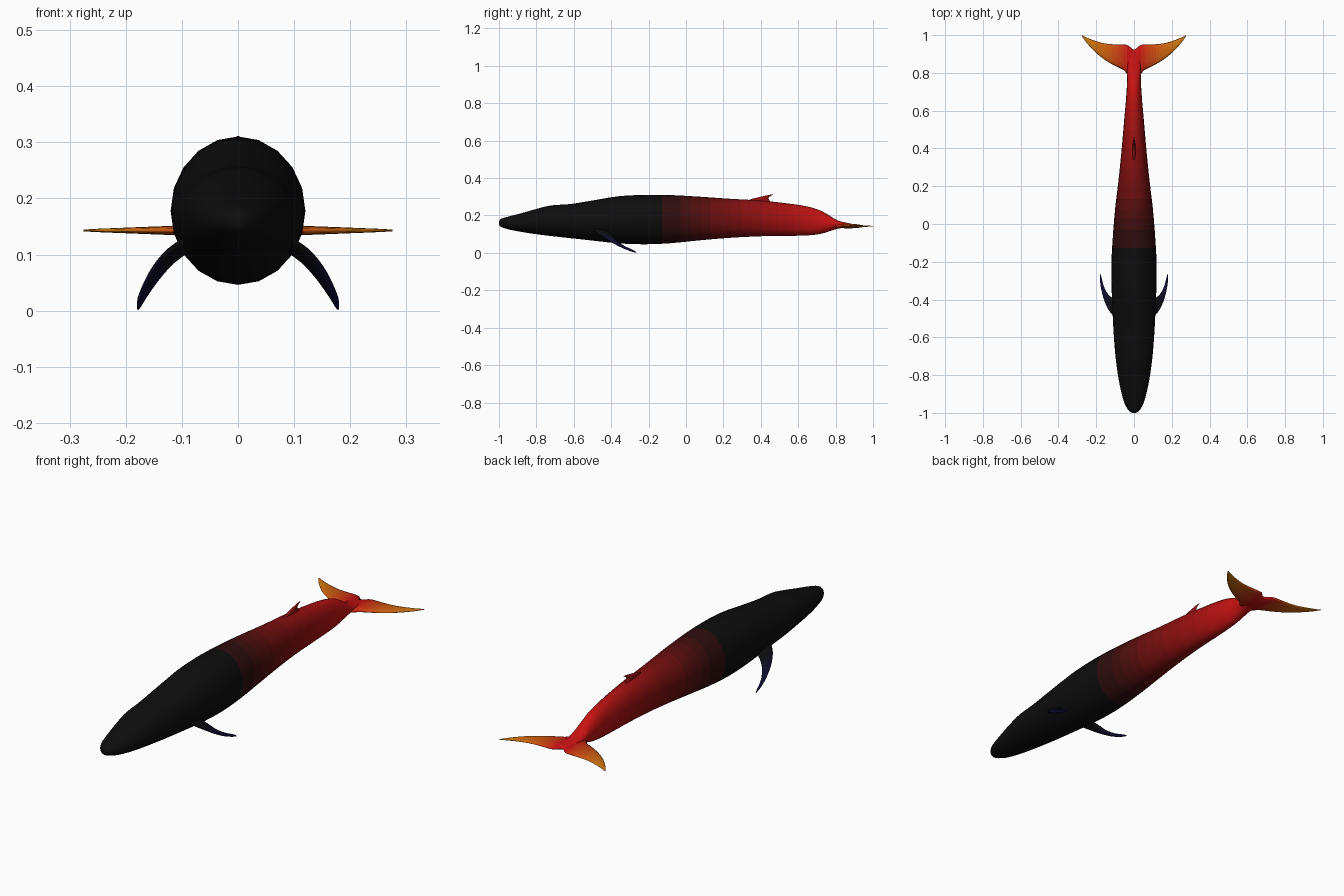
import bpy, bmesh, math
from mathutils import Vector as V

if "Cube" in bpy.data.objects:
    bpy.data.objects.remove(bpy.data.objects["Cube"])

BLACK, RED = V((.004, .004, .004)), V((.58, .006, .006))
ORANGE, BLUE = V((.64, .19, .005)), V((.004, .004, .05))


def blend(a, b, t, steps=14):
    t = round(max(0, min(1, t)) * steps) / steps
    return a.lerp(b, t)


def material(col):
    name = "tint_%03d_%03d_%03d" % tuple(round(c * 999) for c in col)
    m = bpy.data.materials.get(name) or bpy.data.materials.new(name)
    m.diffuse_color = (*col, 1)
    m.use_nodes = True
    m.node_tree.nodes["Principled BSDF"].inputs["Base Color"].default_value = m.diffuse_color
    return m


def spline(rows, n):
    """Catmull-Rom smoothing of a table of rows."""
    rows = [V(r) for r in rows]
    out = []
    for i in range(len(rows) - 1):
        p0, p1, p2 = rows[max(i - 1, 0)], rows[i], rows[i + 1]
        p3 = rows[min(i + 2, len(rows) - 1)]
        for k in range(n):
            t = k / n
            out.append(.5 * (2 * p1 + (p2 - p0) * t
                             + (2 * p0 - 5 * p1 + 4 * p2 - p3) * t * t
                             + (3 * p1 - p0 - 3 * p2 + p3) * t ** 3))
    return out + [rows[-1]]


def loft(name, sections, sides, colour):
    """Skin elliptical rings given as (centre, half axis u, half axis v)."""
    bm = bmesh.new()
    me = bpy.data.meshes.new(name)
    rings = []
    for c, u, v in sections:
        angles = [2 * math.pi * k / sides for k in range(sides)]
        rings.append([bm.verts.new(c + u * math.sin(a) + v * math.cos(a)) for a in angles])
    slots = []
    for i in range(len(rings) - 1):
        m = material(colour((sections[i][0] + sections[i + 1][0]) / 2))
        if m not in slots:
            slots.append(m)
            me.materials.append(m)
        for k in range(sides):
            j = (k + 1) % sides
            f = bm.faces.new((rings[i][k], rings[i][j], rings[i + 1][j], rings[i + 1][k]))
            f.material_index = slots.index(m)
    bm.faces.new(rings[0]).material_index = 0
    bm.faces.new(rings[-1]).material_index = len(slots) - 1
    bmesh.ops.recalc_face_normals(bm, faces=bm.faces)
    for f in bm.faces:
        f.smooth = True
    bm.to_mesh(me)
    bm.free()
    ob = bpy.data.objects.new(name, me)
    bpy.context.collection.objects.link(ob)
    return ob


def body_colour(c):
    return blend(BLACK, RED, max(0, (c.y + .22) / .95) ** 1.6, 24)


# body: y, half width, top z, bottom z
body = [(-1, .008, .168, .152), (-.99, .026, .182, .14), (-.95, .05, .194, .126),
        (-.88, .07, .212, .112), (-.8, .085, .235, .1), (-.72, .096, .254, .09),
        (-.62, .105, .261, .079), (-.5, .112, .28, .066), (-.36, .118, .303, .051),
        (-.22, .12, .31, .046), (-.08, .113, .309, .052), (.08, .1, .3, .068),
        (.24, .081, .289, .081), (.4, .065, .28, .089), (.54, .053, .265, .091),
        (.64, .044, .25, .093), (.71, .039, .23, .1), (.76, .036, .204, .113),
        (.81, .036, .174, .129), (.86, .034, .161, .135), (.91, .016, .151, .138)]
loft("body", [(V((0, y, (a + b) / 2)), V((w, 0, 0)), V((0, 0, (a - b) / 2)))
              for y, w, a, b in spline(body, 3)], 20, body_colour)

# tail flukes: x, leading y, trailing y, half thickness
half = [(0, .80, .922, .012), (.03, .79, .945, .012), (.055, .815, .95, .0115),
        (.1, .837, .951, .009), (.15, .866, .955, .007), (.2, .905, .968, .005),
        (.25, .958, .987, .003), (.275, .994, 1.0, .0015)]
flukes = [(-x, a, b, t) for x, a, b, t in half[:0:-1]] + half
loft("tail_flukes", [(V((x, (a + b) / 2, .143)), V((0, (b - a) / 2, 0)), V((0, 0, t)))
                     for x, a, b, t in spline(flukes, 3)], 12,
     lambda c: blend(RED, ORANGE, (abs(c.x) - .03) / .2))

# dorsal fin: z, leading y, trailing y, half thickness
dorsal = [(.25, .30, .47, .009), (.283, .335, .448, .008), (.295, .375, .443, .006),
          (.303, .41, .452, .004), (.311, .448, .466, .0015)]
loft("dorsal_fin", [(V((0, (a + b) / 2, z)), V((0, (b - a) / 2, 0)), V((t, 0, 0)))
                    for z, a, b, t in spline(dorsal, 3)], 10, body_colour)

# flippers: leading point, trailing point, half thickness
flipper = [(.08, -.51, .135, .08, -.41, .115, .011), (.12, -.475, .11, .116, -.39, .088, .0105),
           (.148, -.43, .08, .142, -.365, .058, .0095), (.168, -.37, .046, .161, -.325, .03, .008),
           (.179, -.31, .02, .173, -.28, .009, .006), (.18, -.27, .004, .178, -.264, .002, .002)]
rows = spline(flipper, 3)
sections = []
for i, r in enumerate(rows):
    lead, trail = V(r[0:3]), V(r[3:6])
    a, b = rows[max(i - 1, 0)], rows[min(i + 1, len(rows) - 1)]
    span = V(b[0:3]) + V(b[3:6]) - V(a[0:3]) - V(a[3:6])
    normal = span.cross(trail - lead).normalized()
    sections.append(((lead + trail) / 2, (trail - lead) / 2, normal * r[6]))
ob = loft("flippers", sections, 12, lambda c: blend(BLACK, BLUE, (.1 - c.z) / .09))
ob.modifiers.new("mirror", 'MIRROR').use_axis[0] = True
